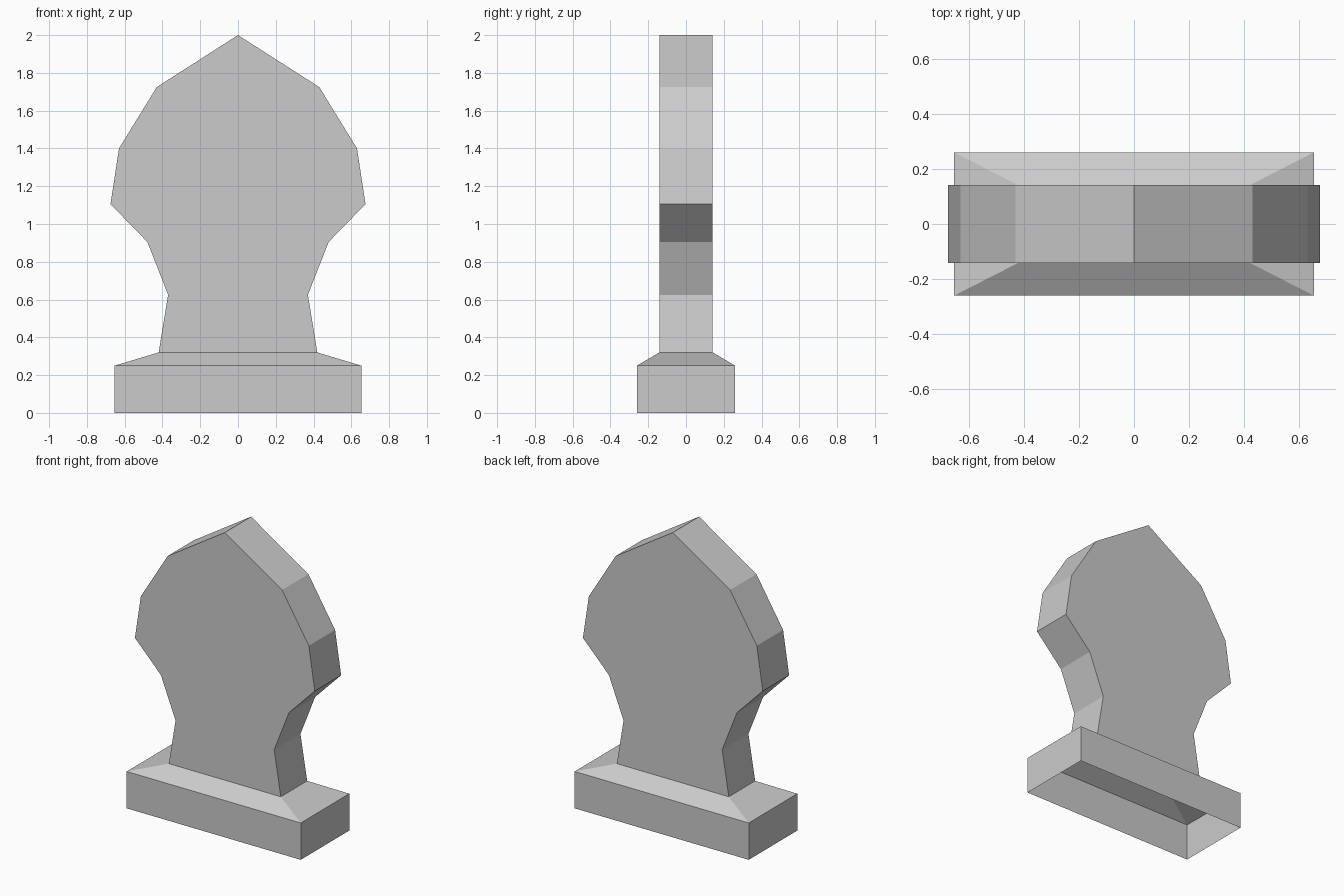
import bpy, bmesh

cube = bpy.data.objects.get("Cube")
if cube:
    bpy.data.objects.remove(cube, do_unlink=True)

stone = bpy.data.materials.new("plain grey stone")
stone.use_nodes = True
GREY = (0.6, 0.6, 0.6, 1)
stone.diffuse_color = GREY
stone.node_tree.nodes["Principled BSDF"].inputs["Base Color"].default_value = GREY

HALF_DEPTH = 0.141


def add_object(name, bm):
    bmesh.ops.recalc_face_normals(bm, faces=bm.faces)
    mesh = bpy.data.meshes.new(name)
    bm.to_mesh(mesh)
    bm.free()
    mesh.materials.append(stone)
    obj = bpy.data.objects.new(name, mesh)
    bpy.context.collection.objects.link(obj)
    return obj


# Upright slab: mirrored half outline, open where it meets the plinth
half = [(0.42, 0.32), (0.37, 0.625), (0.48, 0.905), (0.675, 1.105),
        (0.63, 1.4), (0.43, 1.725)]
outline = half + [(0, 2)] + [(-x, z) for x, z in reversed(half)]
bm = bmesh.new()
front = [bm.verts.new((x, -HALF_DEPTH, z)) for x, z in outline]
back = [bm.verts.new((x, HALF_DEPTH, z)) for x, z in outline]
bm.faces.new(front)
bm.faces.new(back[::-1])
for i in range(len(outline) - 1):
    bm.faces.new((front[i], back[i], back[i + 1], front[i + 1]))
add_object("headstone_slab", bm)

# Plinth: hollow rectangular skirt with sloped shoulders, open underneath
bm = bmesh.new()
rings = []
for hx, hy, z in [(0.653, 0.26, 0), (0.653, 0.26, 0.25), (0.42, HALF_DEPTH, 0.32)]:
    corners = [(-hx, -hy), (hx, -hy), (hx, hy), (-hx, hy)]
    rings.append([bm.verts.new((x, y, z)) for x, y in corners])
for low, high in zip(rings, rings[1:]):
    for i in range(4):
        j = (i + 1) % 4
        bm.faces.new((low[i], low[j], high[j], high[i]))
plinth = add_object("plinth", bm)

# Make sure the open shell faces outward
bm = bmesh.new()
bm.from_mesh(plinth.data)
bm.faces.ensure_lookup_table()
if bm.faces[0].normal.y > 0:
    bmesh.ops.reverse_faces(bm, faces=bm.faces)
bm.to_mesh(plinth.data)
bm.free()
